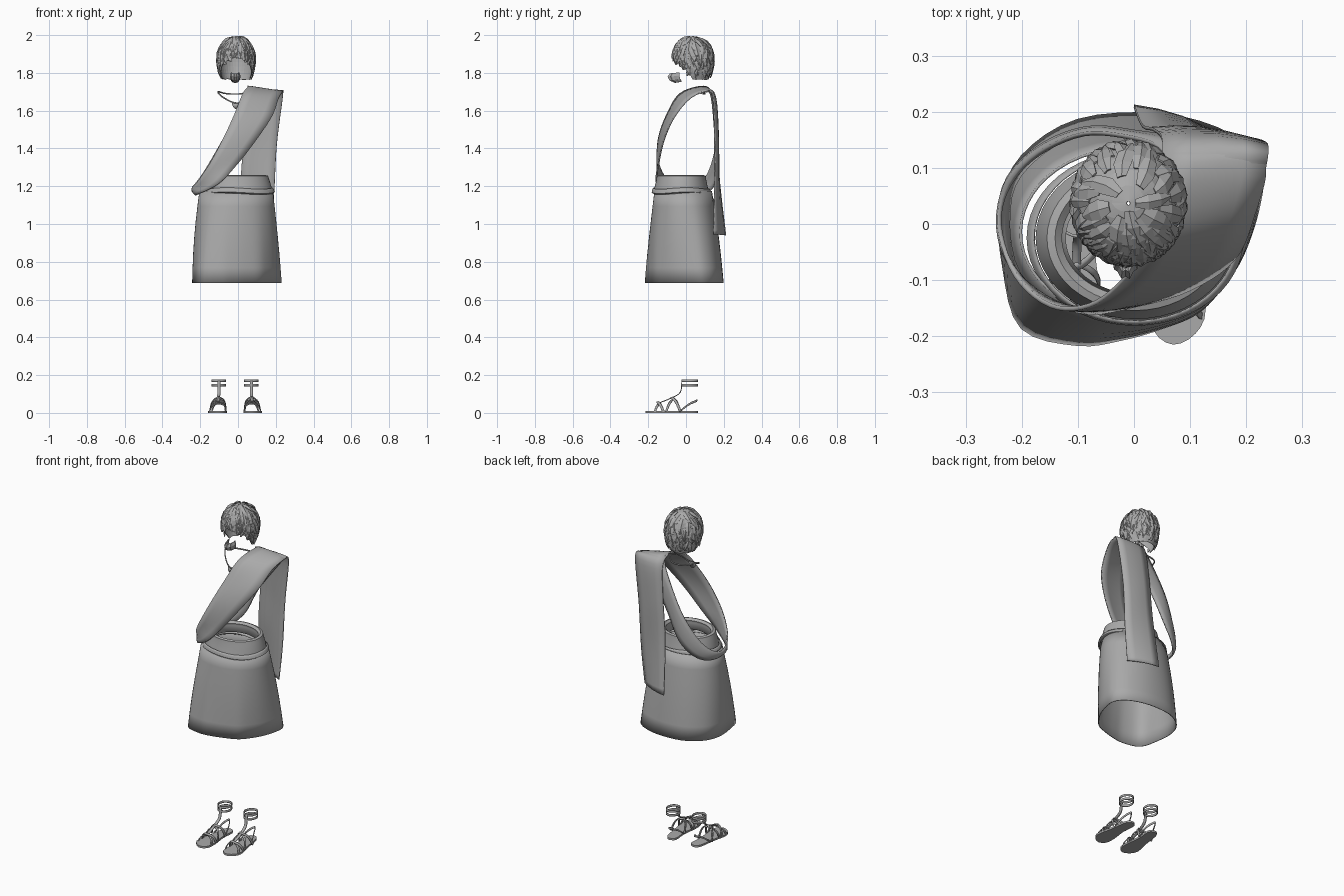
import bpy, bmesh, math, random
from mathutils import Vector as V

random.seed(4)
if "Cube" in bpy.data.objects:
    bpy.data.objects.remove(bpy.data.objects["Cube"])

grey = bpy.data.materials.new("plain_grey")
grey.use_nodes = True
grey.diffuse_color = (0.4, 0.4, 0.4, 1)
grey.node_tree.nodes["Principled BSDF"].inputs["Base Color"].default_value = (0.4, 0.4, 0.4, 1)


def spline(pts, n=5, closed=False):
    """Catmull-Rom curve through the points."""
    pts = [V(p) for p in pts]
    count, out = len(pts), []
    for i in range(count if closed else count - 1):
        def get(k):
            return pts[k % count] if closed else pts[max(0, min(count - 1, k))]
        a, b, c, d = (get(i + k) for k in (-1, 0, 1, 2))
        for j in range(n):
            t = j / n
            out.append(b + (c - a) * t / 2 + (a * 2 - b * 5 + c * 4 - d) * t * t / 2
                       + (b * 3 - a - c * 3 + d) * t ** 3 / 2)
    return out if closed else out + [pts[-1]]


def make(name, bm, thick=0.0, smooth=True):
    bmesh.ops.recalc_face_normals(bm, faces=bm.faces)
    mesh = bpy.data.meshes.new(name)
    bm.to_mesh(mesh)
    bm.free()
    mesh.materials.append(grey)
    ob = bpy.data.objects.new(name, mesh)
    bpy.context.collection.objects.link(ob)
    if thick:
        mod = ob.modifiers.new("thickness", "SOLIDIFY")
        mod.thickness, mod.offset = thick, 0
    if smooth:
        bpy.ops.object.select_all(action="DESELECT")
        ob.select_set(True)
        bpy.context.view_layer.objects.active = ob
        bpy.ops.object.shade_smooth_by_angle(angle=math.radians(40))
    return ob


def loft(bm, rows, closed=False):
    """Skin consecutive rows of equal length."""
    rows = [[bm.verts.new(p) for p in row] for row in rows]
    n = len(rows[0])
    for r, s in zip(rows, rows[1:]):
        for i in range(n if closed else n - 1):
            j = (i + 1) % n
            bm.faces.new((r[i], r[j], s[j], s[i]))


def between(a, b, steps=4, bulge=0.0):
    """Rows blending from one edge to another, pushed out from the axis."""
    rows = []
    for k in range(steps + 1):
        t = k / steps
        push = bulge * math.sin(math.pi * t)
        rows.append([p.lerp(q, t) + V((p.x, p.y, 0)) * push for p, q in zip(a, b)])
    return rows


def strap(bm, path, width, closed=False, n=4):
    """Flat band along a path, its width given as a vector."""
    mid, w = spline(path, n, closed), V(width) / 2
    loft(bm, [[p - w for p in mid], [p + w for p in mid]], closed)


# Skirt: oval waist lofted to an uneven hem
hem_xy = [(.225, .1), (.17, .16), (.05, .195), (-.1, .185), (-.2, .12), (-.238, .03),
          (-.232, -.08), (-.2, -.185), (-.1, -.215), (-.02, -.205), (.05, -.185),
          (.11, -.16), (.15, -.12), (.195, -.05), (.222, .03)]
hem = spline([(x, y, .688) for x, y in hem_xy], 4, True)
waist = []
for p in hem:
    a = math.atan2(p.y / .207, p.x / .232)
    waist.append(V((-.01 + .192 * math.cos(a), -.015 + .15 * math.sin(a), 1.175)))
bm = bmesh.new()
loft(bm, between(waist, hem, 6, .04), True)
make("skirt", bm, .005)


# Rolled waistband and the belt beneath it
def oval(rx, ry, z, wave=0.0, n=48):
    ring = []
    for i in range(n):
        a = 2 * math.pi * i / n
        ring.append(V((.002 + rx * math.cos(a), -.025 + ry * math.sin(a),
                       z + wave * math.sin(3 * a + 1))))
    return ring


bm = bmesh.new()
loft(bm, [oval(.125, .1, 1.2), oval(.137, .11, 1.235), oval(.132, .105, 1.248),
          oval(.143, .117, 1.258), oval(.156, .128, 1.254), oval(.162, .13, 1.235),
          oval(.172, .138, 1.2, .004), oval(.176, .143, 1.178, .006),
          oval(.165, .13, 1.17, .006)], True)
make("waistband", bm, .003)
bm = bmesh.new()
loft(bm, [oval(.18, .148, 1.188, .004), oval(.187, .153, 1.18, .004),
          oval(.192, .155, 1.166, .004), oval(.182, .148, 1.16, .004)], True)
make("belt", bm, .003)

# Sash: a closed loop from the left shoulder to the right hip
upper = [(.06, .09, 1.728), (.025, -.03, 1.69), (-.02, -.1, 1.58), (-.08, -.145, 1.45),
         (-.15, -.145, 1.32), (-.212, -.09, 1.225), (-.24, .0, 1.195), (-.222, .07, 1.215),
         (-.17, .125, 1.29), (-.09, .16, 1.43), (-.01, .155, 1.58), (.045, .135, 1.69)]
lower = [(.235, .1, 1.7), (.215, .02, 1.665), (.18, -.06, 1.57), (.1, -.115, 1.45),
         (.0, -.145, 1.32), (-.1, -.155, 1.215), (-.205, -.09, 1.16), (-.22, .05, 1.155),
         (-.16, .13, 1.18), (-.07, .165, 1.27), (.03, .155, 1.45), (.2, .135, 1.67)]
bm = bmesh.new()
loft(bm, between(spline(upper, 5, True), spline(lower, 5, True), 4, .05), True)
make("sash", bm, .008)

# Sash tail hanging down the back
inner = [(.05, .09, 1.73), (.05, .15, 1.68), (.035, .168, 1.5), (.015, .175, 1.25), (.0, .21, .94)]
outer = [(.235, .1, 1.7), (.238, .14, 1.68), (.205, .152, 1.42), (.19, .15, 1.15), (.17, .145, .945)]
bm = bmesh.new()
loft(bm, between(spline(inner, 6), spline(outer, 6), 4, .06))
make("sash_tail", bm, .006)

# Necklace cord and pendant
bm = bmesh.new()
strap(bm, [(-.105, .04, 1.7), (-.085, .0, 1.675), (-.03, -.045, 1.645), (.015, -.045, 1.645),
           (.05, .0, 1.69), (.06, .06, 1.71), (.02, .1, 1.69), (-.06, .09, 1.69)],
      (0, 0, .007), True)
make("necklace", bm, .005)
bm = bmesh.new()
loft(bm, [[V((-.032, -.045, 1.64)), V((.012, -.045, 1.64))],
          [V((-.028, -.052, 1.625)), V((.01, -.052, 1.625))],
          [V((-.016, -.05, 1.61)), V((.0, -.05, 1.61))]])
make("pendant", bm, .008)


# Hair: a cap open at the face, covered with pointed locks
def scalp(a, t, lift=1.0):
    if t < 1:
        r, z = math.sin(t * math.pi / 2), .115 * math.cos(t * math.pi / 2)
    else:
        r, z = 1 - .22 * (t - 1) ** 2, -.115 * (t - 1)
    return V((-.01 + .096 * r * lift * math.cos(a), .037 + .105 * r * lift * math.sin(a),
              1.878 + z * (lift if t < 1 else 1)))


def hairline(a):
    return min(2.0, .9 + 1.1 * (math.sin(a) + 1))


bm = bmesh.new()
turn = [2 * math.pi * i / 36 for i in range(36)]
loft(bm, [[scalp(a, max(.02, k / 10 * hairline(a)) * random.uniform(.97, 1.0), .97)
           for a in turn] for k in range(11)], True)
make("hair_cap", bm, .004, False)

bm = bmesh.new()
for i in range(150):
    a = i * 2.39996
    start = hairline(a) * .74 * math.sqrt((i + .5) / 150)
    length = random.uniform(.35, .55)
    twist, width = random.uniform(-.35, .35), random.uniform(.012, .019)
    rows = []
    for k, w in enumerate((.5, 1, .85, .2)):
        t = min(start + length * k / 3, hairline(a) + .06)
        b = a + twist * k / 3
        mid = scalp(b, t, 1.0 + .02 * k)
        side = V((-math.sin(b), math.cos(b), 0)) * width * w
        ridge = (mid - V((-.01, .037, 1.86))).normalized() * .006 * w
        rows.append([mid - side, mid + ridge, mid + side])
    loft(bm, rows)
make("hair_locks", bm, .003, False)

# Chin beard: a cupped tuft with a scalloped front
bm = bmesh.new()
rows = []
for z, s, back in ((1.802, .8, 0), (1.785, 1.0, 0), (1.768, .92, .004), (1.756, .6, .012)):
    row = []
    for i in range(13):
        a = math.pi * i / 12
        r = s * (1.0 if i % 2 else .9)
        row.append(V((-.015 + .026 * r * math.cos(a), -.035 + back - .062 * r * math.sin(a),
                      z - .006 * math.sin(a))))
    rows.append(row)
loft(bm, rows)
bm.verts.ensure_lookup_table()
bm.faces.new(bm.verts[-13:])
make("chin_beard", bm, .006, False)

# Sandals, mirrored about the body's middle line
for side, label in ((1, "left"), (-1, "right")):
    def at(x, y, z):
        return V((-.015 + side * x, y, z))

    # Sole
    outline = spline([at(x, y, 0) for x, y in (
        (.07, .062), (.05, .04), (.055, -.04), (.045, -.13), (.05, -.19), (.085, -.215),
        (.125, -.195), (.143, -.15), (.125, -.06), (.112, .03), (.095, .06))], 3, True)
    bm = bmesh.new()
    face = bm.faces.new([bm.verts.new(p) for p in outline])
    up = bmesh.ops.extrude_face_region(bm, geom=[face])["geom"]
    for v in (g for g in up if isinstance(g, bmesh.types.BMVert)):
        v.co.z = .011
    make(label + "_sole", bm)

    # Foot arches, instep strap, ankle rings and heel strap
    bm = bmesh.new()
    for y0, y1, h in ((-.165, -.14, .05), (-.12, -.15, .058), (-.105, -.07, .07), (-.03, -.075, .082)):
        strap(bm, [at(.047, y0, .008), at(.056, (y0 + y1) / 2, h * .75), at(.088, y1, h),
                   at(.122, (y0 + y1) / 2, h * .7), at(.135, y0, .008)], (0, .013, .004))
    strap(bm, [at(.088, -.145, .052), at(.088, -.075, .08), at(.086, -.03, .11),
               at(.086, -.022, .17)], (.016, 0, 0))
    for z in (.147, .17):
        strap(bm, [at(.086 + .036 * math.cos(a), .02 + .042 * math.sin(a), z)
                   for a in (k * math.pi / 4 for k in range(8))], (0, 0, .012), True, 3)
    strap(bm, [at(.052, -.03, .01), at(.058, .015, .045), at(.085, .058, .065),
               at(.108, .015, .045), at(.124, -.03, .01)], (0, .004, .012))
    make(label + "_sandal_straps", bm, .005)
